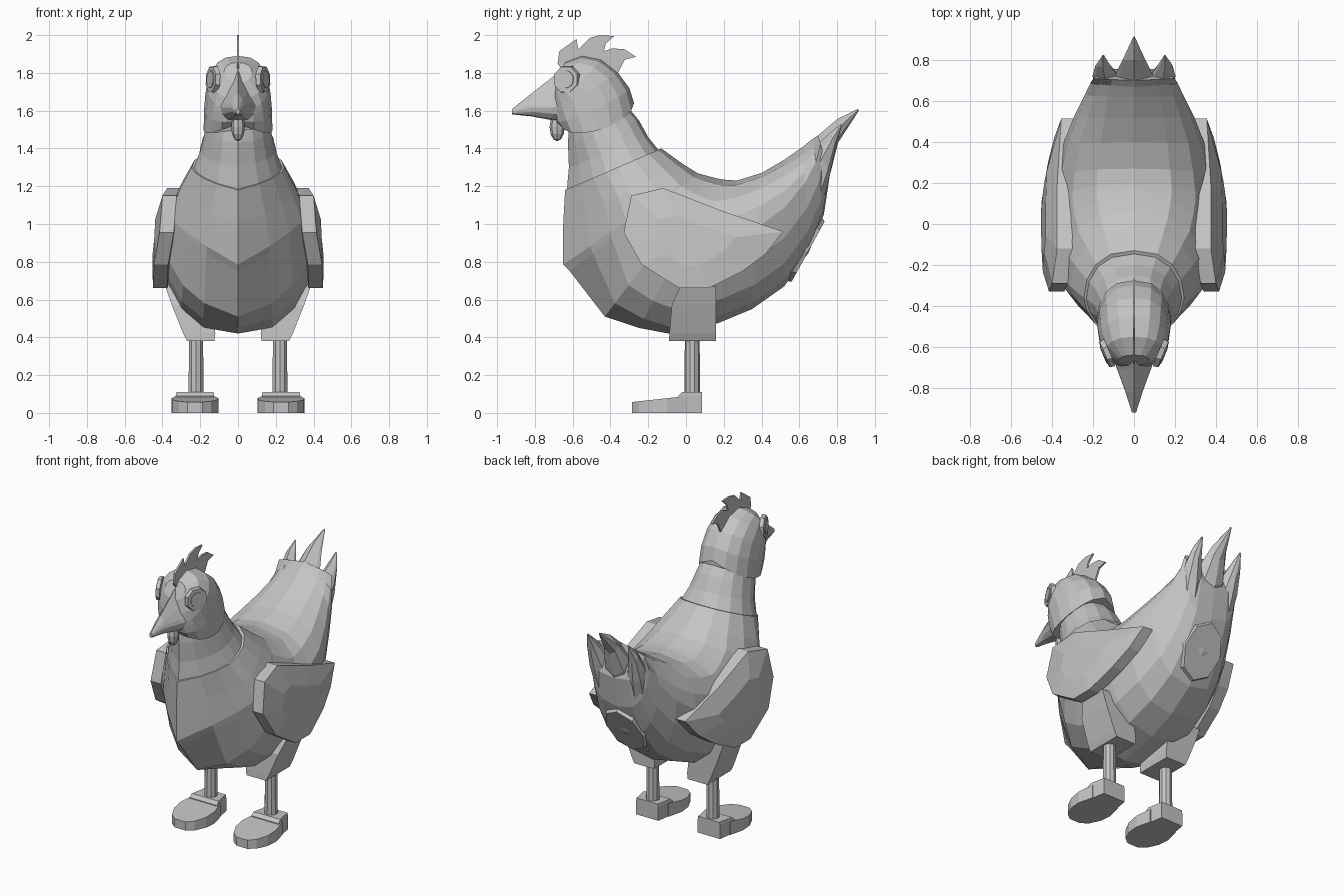
import bpy, bmesh
from math import sin, cos, pi
from mathutils import Vector

if "Cube" in bpy.data.objects:
    bpy.data.objects.remove(bpy.data.objects["Cube"])

grey = bpy.data.materials.new("plain_grey")
grey.use_nodes = True
grey.diffuse_color = (0.55, 0.55, 0.55, 1)
grey.node_tree.nodes["Principled BSDF"].inputs["Base Color"].default_value = grey.diffuse_color


def finish(bm, name):
    bmesh.ops.recalc_face_normals(bm, faces=bm.faces[:])
    mesh = bpy.data.meshes.new(name)
    bm.to_mesh(mesh)
    bm.free()
    mesh.materials.append(grey)
    obj = bpy.data.objects.new(name, mesh)
    bpy.context.scene.collection.objects.link(obj)
    return obj


def bridge(name, loops):
    """Skin a list of point loops and cap both ends."""
    bm = bmesh.new()
    rings = [[bm.verts.new(p) for p in loop] for loop in loops]
    n = len(rings[0])
    for a, b in zip(rings, rings[1:]):
        for i in range(n):
            j = (i + 1) % n
            bm.faces.new((a[i], a[j], b[j], b[i]))
    bm.faces.new(rings[0])
    bm.faces.new(rings[-1])
    return finish(bm, name)


def ring(top, bottom, w, k=0.5, roof=0, keel=0, sag=0, x0=0, n=16, power=0.8):
    """Slanted oval from top (y, z) to bottom; k is the height of its widest point.
    roof and keel straighten the upper and lower halves into a V."""
    pts = []
    for i in range(n):
        t = 2 * pi * i / n
        c, s = sin(t), cos(t)
        x = abs(c) ** power
        if s > 0:
            f = k + (1 - k) * ((1 - roof) * s + roof * (1 - x))
        else:
            f = k + k * ((1 - keel) * s - keel * (1 - x))
        y = bottom[0] + (top[0] - bottom[0]) * f
        z = bottom[1] + (top[1] - bottom[1]) * f - sag * abs(c)
        pts.append((x0 + (w * x if c > 0 else -w * x), y, z))
    return pts


def disc(name, centre, normal, r, depth, sides, squash=1):
    bm = bmesh.new()
    bmesh.ops.create_cone(bm, cap_ends=True, segments=sides, radius1=r, radius2=r * 0.93, depth=depth)
    bmesh.ops.rotate(bm, verts=bm.verts, matrix=Vector((0, 0, 1)).rotation_difference(Vector(normal)).to_matrix())
    bmesh.ops.scale(bm, verts=bm.verts, vec=(squash, 1, 1))
    bmesh.ops.translate(bm, verts=bm.verts, vec=centre)
    return finish(bm, name)


# Body, from the collar back to the root of the tail
bridge("body", [
    ring((-.13, 1.40), (-.64, 1.18), .245, .55, 0, .5),
    ring((-.02, 1.32), (-.65, 1.0), .31, .55, 0, .7),
    ring((.06, 1.27), (-.65, .785), .36, .55, 0, .75),
    ring((.065, 1.268), (-.615, .75), .36, .55, 0, .65),
    ring((.13, 1.25), (-.43, .51), .385, .55, 0, .25),
    ring((.17, 1.24), (-.25, .45), .395, .53, 0, .1),
    ring((.2, 1.235), (-.09, .42), .395, .52),
    ring((.27, 1.23), (.17, .475), .38, .58),
    ring((.40, 1.27), (.35, .55), .35, .6),
    ring((.52, 1.34), (.52, .67), .295, .62, .1, power=.75),
    ring((.62, 1.41), (.65, .85), .24, .66, .3, power=.65),
    ring((.67, 1.45), (.73, 1.05), .213, .7, .6, power=.65),
    ring((.70, 1.47), (.76, 1.25), .195, .8, .8, power=.65),
])

# Three tail feathers
bridge("middle_tail_feather", [
    ring((.64, 1.42), (.73, 1.18), .10, .6, .8, n=8),
    ring((.71, 1.478), (.765, 1.27), .09, .6, .8, n=8),
    ring((.80, 1.555), (.805, 1.43), .055, .6, .8, n=8),
    ring((.91, 1.61), (.915, 1.60), .004, n=8)])
for side, s in (("left", 1), ("right", -1)):
    bridge(side + "_tail_feather", [
        ring((.63, 1.34), (.72, 1.10), .065, .6, .6, x0=.13 * s, n=8),
        ring((.70, 1.425), (.76, 1.25), .062, .6, .6, x0=.14 * s, n=8),
        ring((.765, 1.485), (.79, 1.40), .036, .6, .6, x0=.152 * s, n=8),
        ring((.82, 1.53), (.825, 1.52), .004, x0=.15 * s, n=8)])

# Neck
bridge("neck", [
    ring((-.14, 1.385), (-.632, 1.165), .238, .55, 0, .5),
    ring((-.20, 1.46), (-.62, 1.30), .20, .55, 0, .4),
    ring((-.25, 1.55), (-.625, 1.43), .175, .5, 0, .3),
    ring((-.30, 1.61), (-.62, 1.51), .16, .5, 0, .2)])

# Head
bridge("head", [
    ring((-.275, 1.64), (-.66, 1.53), .182, sag=.09),
    ring((-.30, 1.72), (-.69, 1.545), .18, sag=.03),
    ring((-.36, 1.80), (-.70, 1.57), .173),
    ring((-.45, 1.87), (-.70, 1.60), .165),
    ring((-.55, 1.89), (-.70, 1.66), .14),
    ring((-.64, 1.855), (-.69, 1.75), .075)])

# Beak
bridge("beak", [
    ring((-.63, 1.84), (-.64, 1.53), .11, .3, .9, n=12),
    ring((-.71, 1.775), (-.71, 1.55), .082, .3, .9, n=12),
    ring((-.82, 1.69), (-.82, 1.57), .042, .4, .6, n=12),
    ring((-.92, 1.61), (-.92, 1.58), .01, n=12)])

# Comb, a thin plate with three curved points
comb = [(-.66, 1.82), (-.68, 1.85), (-.67, 1.915), (-.635, 1.94), (-.58, 1.98),
        (-.57, 1.925), (-.51, 1.985), (-.455, 2.0), (-.38, 1.995), (-.425, 1.955),
        (-.435, 1.915), (-.39, 1.93), (-.325, 1.925), (-.265, 1.885), (-.325, 1.87),
        (-.36, 1.80), (-.45, 1.82), (-.57, 1.84)]
bridge("comb", [[(x, y, z) for y, z in comb] for x in (-.006, .006)])

# Wattle
bm = bmesh.new()
bmesh.ops.create_uvsphere(bm, u_segments=8, v_segments=6, radius=1)
bmesh.ops.scale(bm, verts=bm.verts, vec=(.036, .04, .075))
bmesh.ops.translate(bm, verts=bm.verts, vec=(0, -.682, 1.513))
finish(bm, "wattle")

# Flat patch under the tail
disc("vent", (0, .634, .862), (0, .875, -.48), .195, .03, 8, .75)

wing_outline = [(.40, -.29, 1.15), (.375, -.12, 1.19), (.375, .19, 1.07), (.355, .515, .96),
                (.39, .42, .84), (.42, .30, .75), (.45, .12, .66), (.45, -.035, .66),
                (.445, -.235, .785), (.415, -.33, .955)]
toe_outline = [(.10, 0), (.125, -.10), (.118, -.18), (.085, -.25), (.04, -.285)]

for side, s in (("left", 1), ("right", -1)):
    # Wing: leaning slab with a bulging outer face
    bridge(side + "_wing", [
        [(s * (x - .075), y, z) for x, y, z in wing_outline],
        [(s * x, y, z) for x, y, z in wing_outline],
        [(s * (.455 + (x - .455) * .3), .01 + (y - .01) * .5, .9 + (z - .9) * .5)
         for x, y, z in wing_outline]])

    # Eye: rim and eyeball
    normal = Vector((s * .92, -.38, .05)).normalized()
    centre = Vector((s * .133, -.633, 1.765))
    disc(side + "_eye_rim", centre, normal, .077, .025, 8)
    disc(side + "_eye", centre + normal * .005, normal, .05, .025, 12)

    # Thigh
    bridge(side + "_thigh", [
        [(s * x, y, z) for x, y in ((a, f), (b, f), (b, .16), (a, .16))]
        for a, b, f, z in ((.125, .27, -.09, .38), (.12, .29, -.088, .42),
                           (.14, .35, -.075, .57), (.18, .385, -.03, .67))])

    # Shank
    disc(side + "_shank", (s * .222, .033, .24), (0, 0, 1), .042, .30, 10)

    # Foot: heel block and rounded, sloping toe
    x0 = s * .228
    bridge(side + "_heel", [
        [(x0 + x, y, z) for x, y in ((-w, f), (w, f), (w - .02, .085), (.02 - w, .085))]
        for w, f, z in ((.102, -.04, 0), (.102, -.04, .09), (.098, -.02, .11))])
    outline = toe_outline + [(-x, y) for x, y in reversed(toe_outline)]
    bridge(side + "_toe", [
        [(x0 + x, y, h * (.057 + (y + .29) * .11)) for x, y in outline] for h in (0, 1)])
